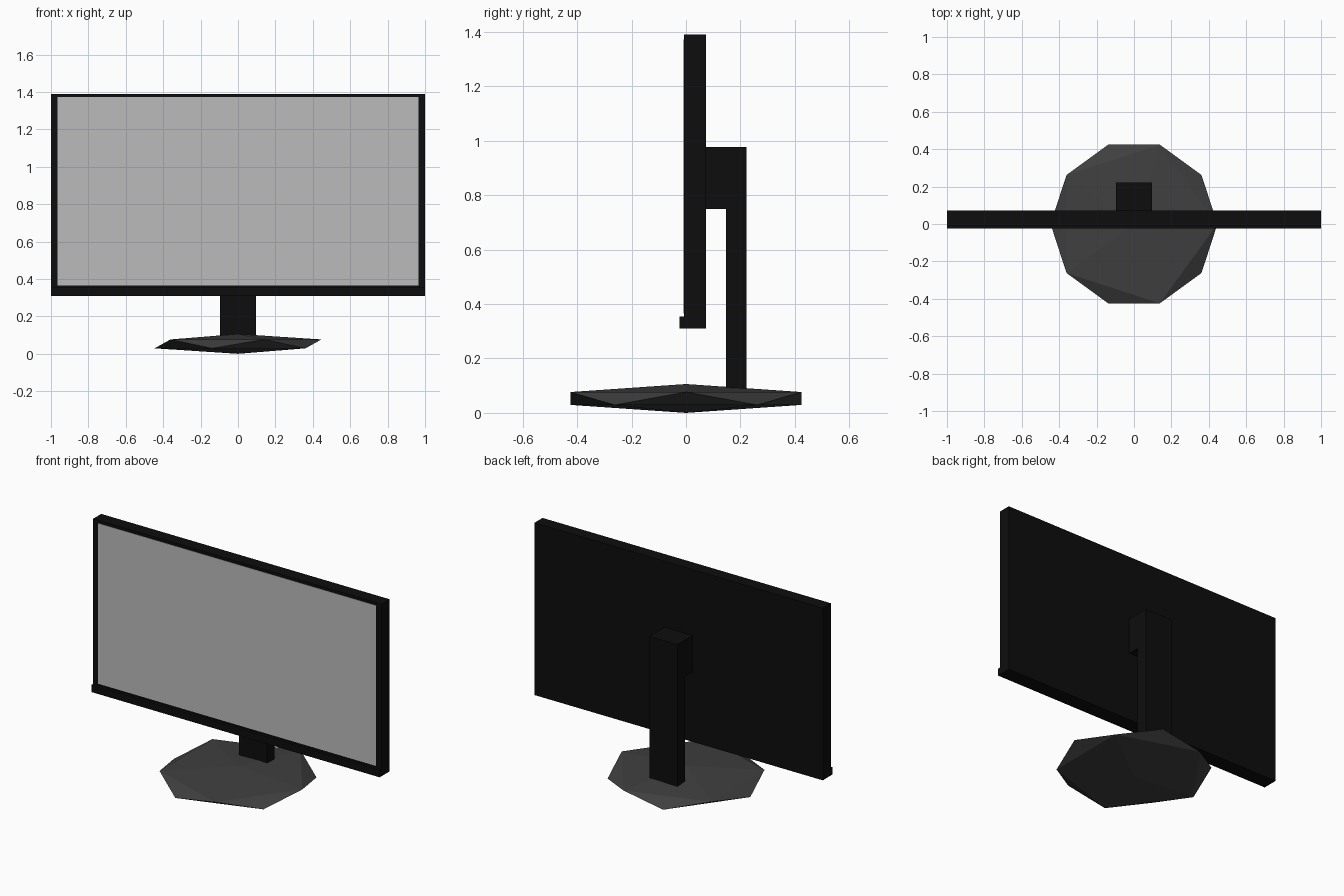
import bpy, bmesh
from mathutils import Matrix

if "Cube" in bpy.data.objects:
    bpy.data.objects.remove(bpy.data.objects["Cube"])


def material(name, v):
    m = bpy.data.materials.new(name)
    m.diffuse_color = (v, v, v, 1)
    m.use_nodes = True
    m.node_tree.nodes["Principled BSDF"].inputs["Base Color"].default_value = m.diffuse_color
    return m


black = material("black_plastic", 0.004)
charcoal = material("charcoal", 0.05)
grey = material("screen_grey", 0.5)


def finish(name, bm, mat):
    bmesh.ops.recalc_face_normals(bm, faces=bm.faces)
    me = bpy.data.meshes.new(name)
    bm.to_mesh(me)
    bm.free()
    me.materials.append(mat)
    ob = bpy.data.objects.new(name, me)
    bpy.context.collection.objects.link(ob)
    return ob


def extruded(name, profile, half_width, mat):
    """Extrude a (y, z) side profile symmetrically along x."""
    bm = bmesh.new()
    face = bm.faces.new([bm.verts.new((-half_width, y, z)) for y, z in profile])
    ext = bmesh.ops.extrude_face_region(bm, geom=[face])
    verts = [v for v in ext["geom"] if isinstance(v, bmesh.types.BMVert)]
    bmesh.ops.translate(bm, verts=verts, vec=(2 * half_width, 0, 0))
    return finish(name, bm, mat)


# Display housing with the projecting lip along its lower edge
extruded("display_housing",
         [(-0.024, 0.31), (0.073, 0.31), (0.073, 1.39), (-0.007, 1.39),
          (-0.007, 0.355), (-0.024, 0.355)], 1.0, black)

# Screen panel, a hair in front of the housing
extruded("screen",
         [(-0.009, 0.366), (0.0, 0.366), (0.0, 1.372), (-0.009, 1.372)], 0.964, grey)

# Stand: upright column with the arm that holds the display
extruded("stand_column",
         [(0.147, 0.05), (0.223, 0.05), (0.223, 0.977), (0.07, 0.977),
          (0.07, 0.75), (0.147, 0.75)], 0.097, black)

# Faceted base: a flattened icosahedron
bm = bmesh.new()
bmesh.ops.create_icosphere(bm, subdivisions=1, radius=1,
                           matrix=Matrix.Translation((0, 0, 0.053)) @ Matrix.Diagonal((0.5, 0.5, 0.053, 1)))
c = [v.co.x for v in bm.verts]
# Scale so the ring reaches the measured outline
bmesh.ops.scale(bm, verts=bm.verts, vec=(0.446 / max(c), 0.446 / max(c), 1))
finish("base", bm, charcoal)
